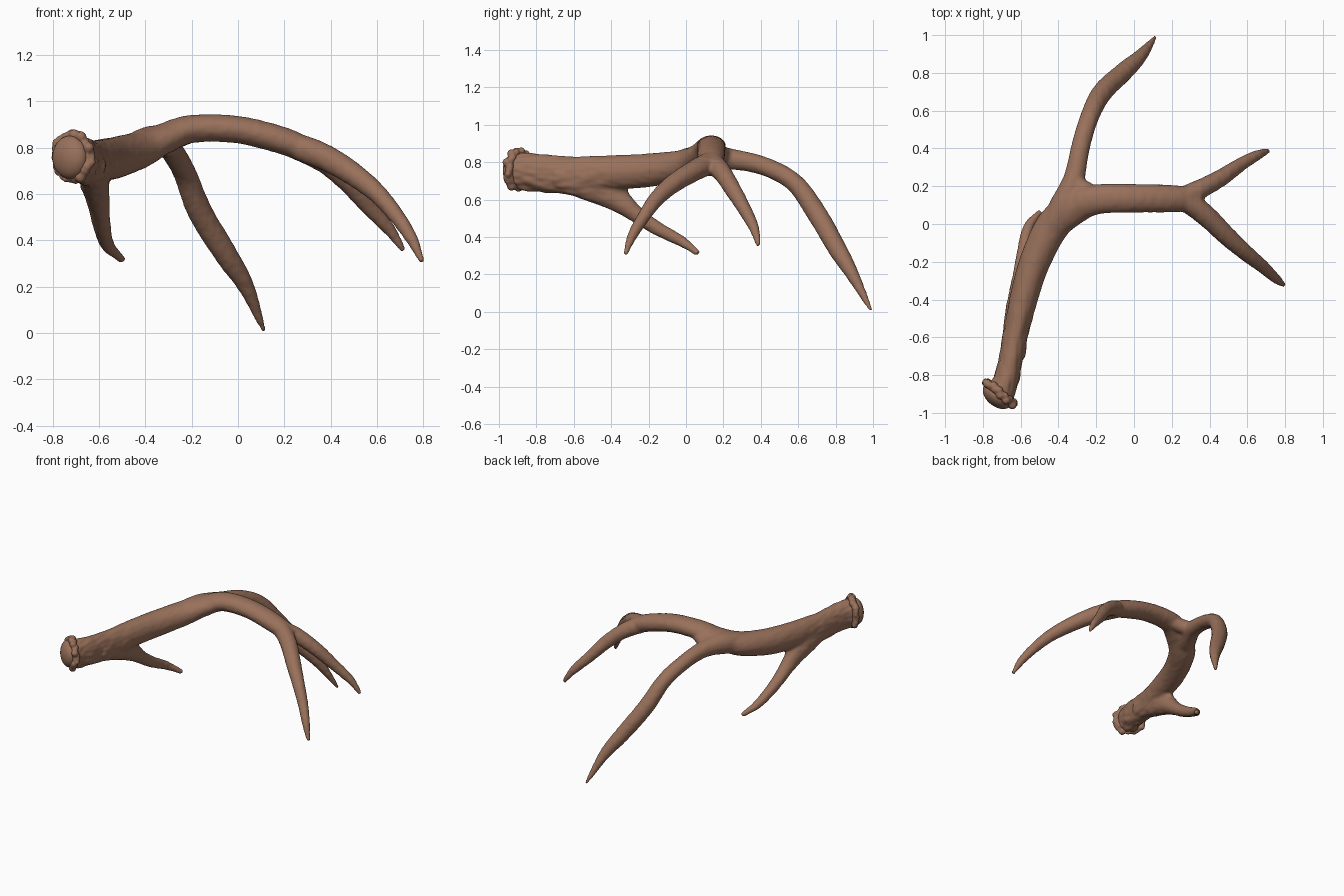
import bpy, bmesh, math, random
from mathutils import Vector, Matrix, noise

if "Cube" in bpy.data.objects:
    bpy.data.objects.remove(bpy.data.objects["Cube"])

random.seed(4)
mat = bpy.data.materials.new("antler_brown")
mat.diffuse_color = (0.32, 0.165, 0.105, 1)
mat.use_nodes = True
mat.node_tree.nodes["Principled BSDF"].inputs["Base Color"].default_value = mat.diffuse_color


def spline(keys, steps=8):
    """Catmull-Rom through rows of (x, y, z, side radius, up radius)."""
    ks = [list(k) if len(k) == 5 else list(k) + [k[3]] for k in keys]
    ks = [ks[0]] + ks + [ks[-1]]
    out = []
    for i in range(1, len(ks) - 2):
        for s in range(steps):
            t = s / steps
            out.append([0.5 * (2 * b + (c - a) * t + (2 * a - 5 * b + 4 * c - d) * t * t
                               + (3 * b - a - 3 * c + d) * t ** 3)
                        for a, b, c, d in zip(*ks[i - 1:i + 3])])
    return out + [ks[-1]]


def tube(bm, keys, sides=20):
    """Closed tapering tube with an oval section."""
    pts = spline(keys)
    rings = []
    for i, p in enumerate(pts):
        a, b = pts[max(i - 1, 0)], pts[min(i + 1, len(pts) - 1)]
        t = (Vector(b[:3]) - Vector(a[:3])).normalized()
        side = t.cross(Vector((0, 0, 1))).normalized()
        up = side.cross(t)
        rings.append([bm.verts.new(Vector(p[:3]) + side * p[3] * math.cos(u) + up * p[4] * math.sin(u))
                      for u in (2 * math.pi * k / sides for k in range(sides))])
    for r, q in zip(rings, rings[1:]):
        for k in range(sides):
            n = (k + 1) % sides
            bm.faces.new((r[k], r[n], q[n], q[k]))
    bm.faces.new(rings[0][::-1])
    bm.faces.new(rings[-1])


def finish(bm, name, voxel, smooth):
    """Fuse overlapping pieces into one skin and soften the joins."""
    bmesh.ops.recalc_face_normals(bm, faces=bm.faces)
    me = bpy.data.meshes.new(name)
    bm.to_mesh(me)
    bm.free()
    ob = bpy.data.objects.new(name, me)
    bpy.context.collection.objects.link(ob)
    me.materials.append(mat)
    m = ob.modifiers.new("fuse", 'REMESH')
    m.mode, m.voxel_size = 'VOXEL', voxel
    m = ob.modifiers.new("soften", 'SMOOTH')
    m.factor, m.iterations = 0.5, smooth
    bpy.context.view_layer.objects.active = ob
    for m in list(ob.modifiers):
        bpy.ops.object.modifier_apply(modifier=m.name)
    ob.data.polygons.foreach_set("use_smooth", [True] * len(ob.data.polygons))
    return ob


bm = bmesh.new()
# Main beam from the base to the fork
tube(bm, [(-.715, -.91, .755, .08, .1), (-.67, -.8, .745, .066, .102), (-.63, -.6, .73, .066, .102),
          (-.585, -.4, .745, .074, .093), (-.525, -.2, .757, .082, .09), (-.43, -.01, .788, .09, .08),
          (-.32, .085, .838, .09, .066), (-.2, .13, .88, .08, .061), (0, .136, .877, .076, .059),
          (.2, .134, .827, .073, .059), (.34, .13, .768, .062, .05)])
# Front fork tine
tube(bm, [(.2, .15, .825, .05), (.3, .105, .788, .058), (.39, .035, .75, .056), (.5, -.072, .683, .05),
          (.6, -.16, .602, .042), (.68, -.225, .51, .035), (.75, -.288, .405, .027),
          (.795, -.325, .305, .012)])
# Rear fork tine
tube(bm, [(.2, .12, .82, .05), (.3, .16, .782, .055), (.38, .2, .735, .05), (.47, .25, .655, .045),
          (.56, .312, .55, .037), (.65, .363, .45, .028), (.715, .388, .355, .013)])
# Long rear tine
tube(bm, [(-.46, -.06, .785, .07), (-.37, .1, .82, .075), (-.315, .25, .815, .056), (-.28, .42, .778, .05),
          (-.23, .58, .69, .05), (-.165, .7, .525, .054), (-.05, .81, .335, .05),
          (.035, .89, .2, .036), (.113, .99, .006, .011)])
# Brow tine under the beam
tube(bm, [(-.635, -.7, .725, .06, .075), (-.625, -.52, .68, .064, .085), (-.61, -.38, .61, .055, .07),
          (-.597, -.27, .525, .045), (-.585, -.16, .45, .038), (-.56, -.02, .375, .029),
          (-.495, .065, .312, .016)])
# Fillet webs in the crotches of the brow tine and the rear tine
tube(bm, [(-.59, -.4, .69, .05), (-.597, -.345, .64, .035), (-.6, -.31, .59, .02)])
tube(bm, [(-.33, .25, .82, .04), (-.28, .19, .84, .05), (-.18, .15, .87, .04)])
antler = finish(bm, "antler", 0.009, 10)

# Fine bark grain, rougher toward the base
shifts = []
for v in antler.data.vertices:
    amount = 0.0015 + 0.006 * max(0, min(1, (-.3 - v.co.y) / .5)) * (1 if v.co.z < .76 else .5)
    grain = noise.noise(Vector((v.co.x * 38, v.co.y * 14, v.co.z * 38)))
    shifts.append(v.normal * grain * amount)
for v, s in zip(antler.data.vertices, shifts):
    v.co += s

# Knobbly burr ring around the base
centre = Vector((-.712, -.895, .758))
axis = Vector((-.62, -.78, 0)).normalized()
frame = Matrix.Translation(centre) @ axis.to_track_quat('Z', 'Y').to_matrix().to_4x4()
bm = bmesh.new()
bmesh.ops.create_cone(bm, cap_ends=True, segments=32, radius1=.098, radius2=.098, depth=.04, matrix=frame)
for k in range(30):
    u = 2 * math.pi * k / 30
    r = random.uniform(.088, .103)
    spot = Vector((r * math.cos(u), r * math.sin(u), random.uniform(-.012, .012)))
    bmesh.ops.create_icosphere(bm, subdivisions=2, radius=random.uniform(.017, .026),
                               matrix=frame @ Matrix.Translation(spot))
finish(bm, "burr_ring", 0.007, 2)

# Rounded seat that closes the base
bm = bmesh.new()
bmesh.ops.create_uvsphere(bm, u_segments=32, v_segments=20, radius=1,
                          matrix=frame @ Matrix.Translation((0, 0, .02)) @ Matrix.Diagonal((.088, .094, .055, 1)))
finish(bm, "base_knob", 0.008, 3)
